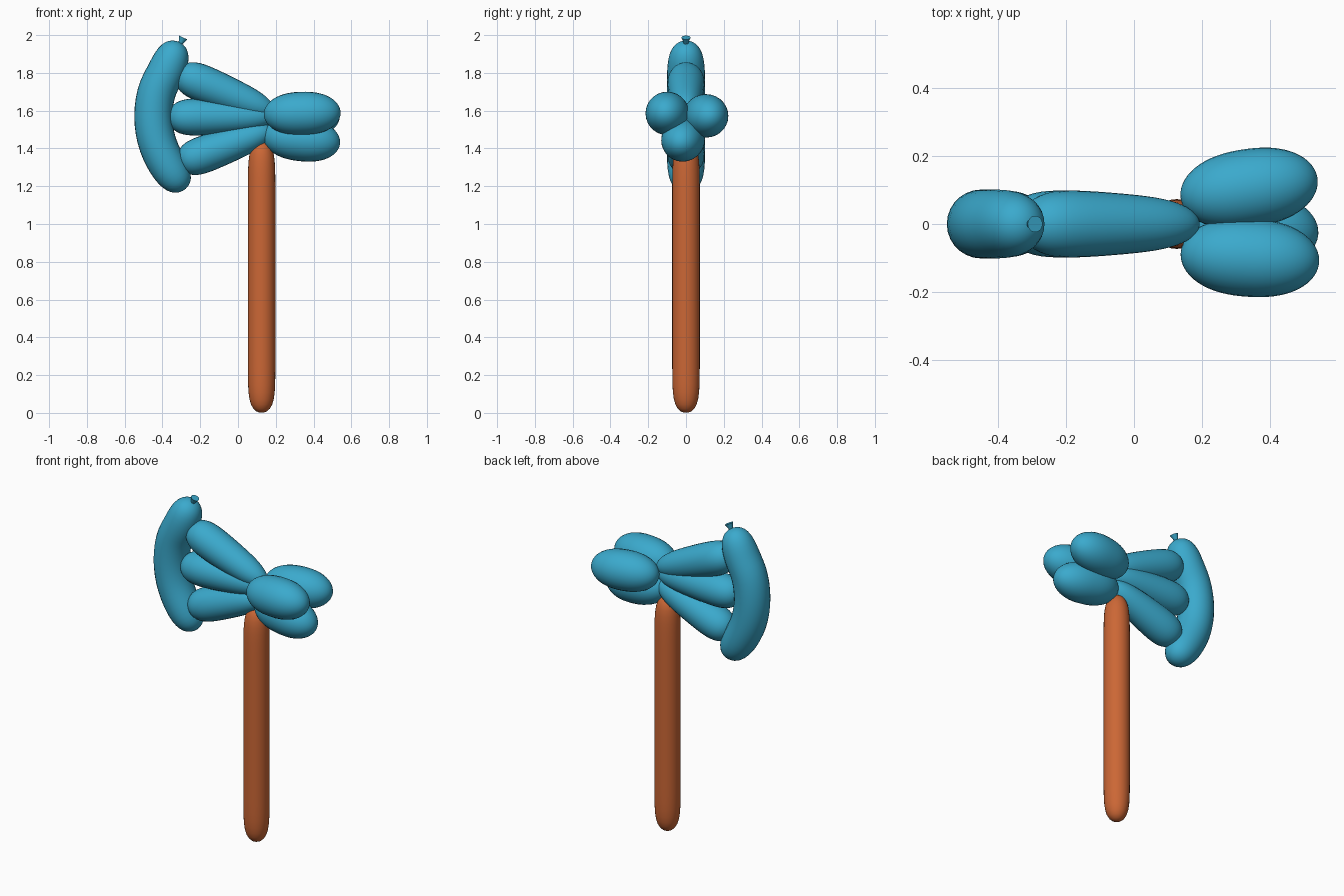
import bpy, bmesh, math
from mathutils import Vector

if "Cube" in bpy.data.objects:
    bpy.data.objects.remove(bpy.data.objects["Cube"])


def material(name, rgb):
    m = bpy.data.materials.new(name)
    m.diffuse_color = (*rgb, 1)
    m.use_nodes = True
    m.node_tree.nodes["Principled BSDF"].inputs["Base Color"].default_value = m.diffuse_color
    return m


BLUE = material("balloon blue", (0.043, 0.40, 0.61))
BROWN = material("handle orange brown", (0.60, 0.135, 0.036))
SIDES = 28


def spline(pts, t):
    """Point at t (0..1) on a smooth curve through pts."""
    p = [Vector(q) for q in pts]
    p = [2 * p[0] - p[1]] + p + [2 * p[-1] - p[-2]]
    n = len(pts) - 1
    i = min(int(t * n), n - 1)
    f = t * n - i
    a, b, c, d = p[i:i + 4]
    return 0.5 * (2 * b + (c - a) * f + (2 * a - 5 * b + 4 * c - d) * f * f
                  + (3 * b - a - 3 * c + d) * f ** 3)


def sweep(name, rings, mat):
    """Skin circular rings (centre, radius); first and last are capped."""
    bm = bmesh.new()
    loops = []
    for i, (c, r) in enumerate(rings):
        d = (rings[min(i + 1, len(rings) - 1)][0] - rings[max(i - 1, 0)][0]).normalized()
        ref = Vector((0, 1, 0))
        u = (ref - d * ref.dot(d)).normalized()
        v = d.cross(u)
        loops.append([bm.verts.new(c + r * (u * math.cos(a) + v * math.sin(a)))
                      for a in (2 * math.pi * k / SIDES for k in range(SIDES))])
    for a, b in zip(loops, loops[1:]):
        for k in range(SIDES):
            j = (k + 1) % SIDES
            bm.faces.new((a[k], a[j], b[j], b[k]))
    bm.faces.new(loops[0][::-1])
    bm.faces.new(loops[-1])
    bmesh.ops.recalc_face_normals(bm, faces=bm.faces)
    me = bpy.data.meshes.new(name)
    bm.to_mesh(me)
    bm.free()
    me.materials.append(mat)
    ob = bpy.data.objects.new(name, me)
    bpy.context.collection.objects.link(ob)
    bpy.ops.object.select_all(action='DESELECT')
    ob.select_set(True)
    bpy.context.view_layer.objects.active = ob
    bpy.ops.object.shade_smooth_by_angle(angle=math.radians(50))
    return ob


def balloon(name, pts, radius, power, taper=0.0, mat=BLUE, n=30):
    """Sausage along pts: higher power is blunter, taper thins the far end."""
    rings = []
    for i in range(n + 1):
        u = -math.cos(math.pi * (0.015 + 0.97 * i / n))
        t = (u + 1) / 2
        r = radius * math.sqrt(1 - abs(u) ** power) * (1 - taper * t * t)
        rings.append((spline(pts, t), r))
    sweep(name, rings, mat)


# Handle
balloon("handle", [(0.125, 0, 0), (0.125, 0, 1.44)], 0.073, 14, mat=BROWN)

# Curved blade edge
balloon("blade_edge", [(-0.315, 0, 1.965), (-0.375, 0, 1.82), (-0.43, 0, 1.70),
                       (-0.448, 0, 1.57), (-0.43, 0, 1.44), (-0.375, 0, 1.315),
                       (-0.285, 0, 1.18)], 0.101, 8)

# Three tapered balloons fanning from the handle to the blade
for name, a, b in (("upper_blade_balloon", (-0.325, 0, 1.80), (0.19, 0, 1.59)),
                   ("middle_blade_balloon", (-0.37, 0, 1.565), (0.19, 0, 1.57)),
                   ("lower_blade_balloon", (-0.315, 0, 1.32), (0.18, 0, 1.50))):
    balloon(name, [a, b], 0.102, 5, taper=0.4)

# Three round lobes behind the handle
for name, a, b in (("front_lobe", (0.137, -0.085, 1.58), (0.543, -0.112, 1.59)),
                   ("back_lobe", (0.137, 0.075, 1.575), (0.538, 0.135, 1.57)),
                   ("bottom_lobe", (0.132, 0.0, 1.47), (0.54, -0.03, 1.425))):
    balloon(name, [a, b], 0.115, 2.3)

# Tied knot at the top of the blade
tip, base = Vector((-0.312, 0, 1.94)), Vector((-0.29, 0, 1.987))
sweep("knot", [(tip, 0.007), (tip.lerp(base, 0.5), 0.014), (base, 0.024)], BLUE)
